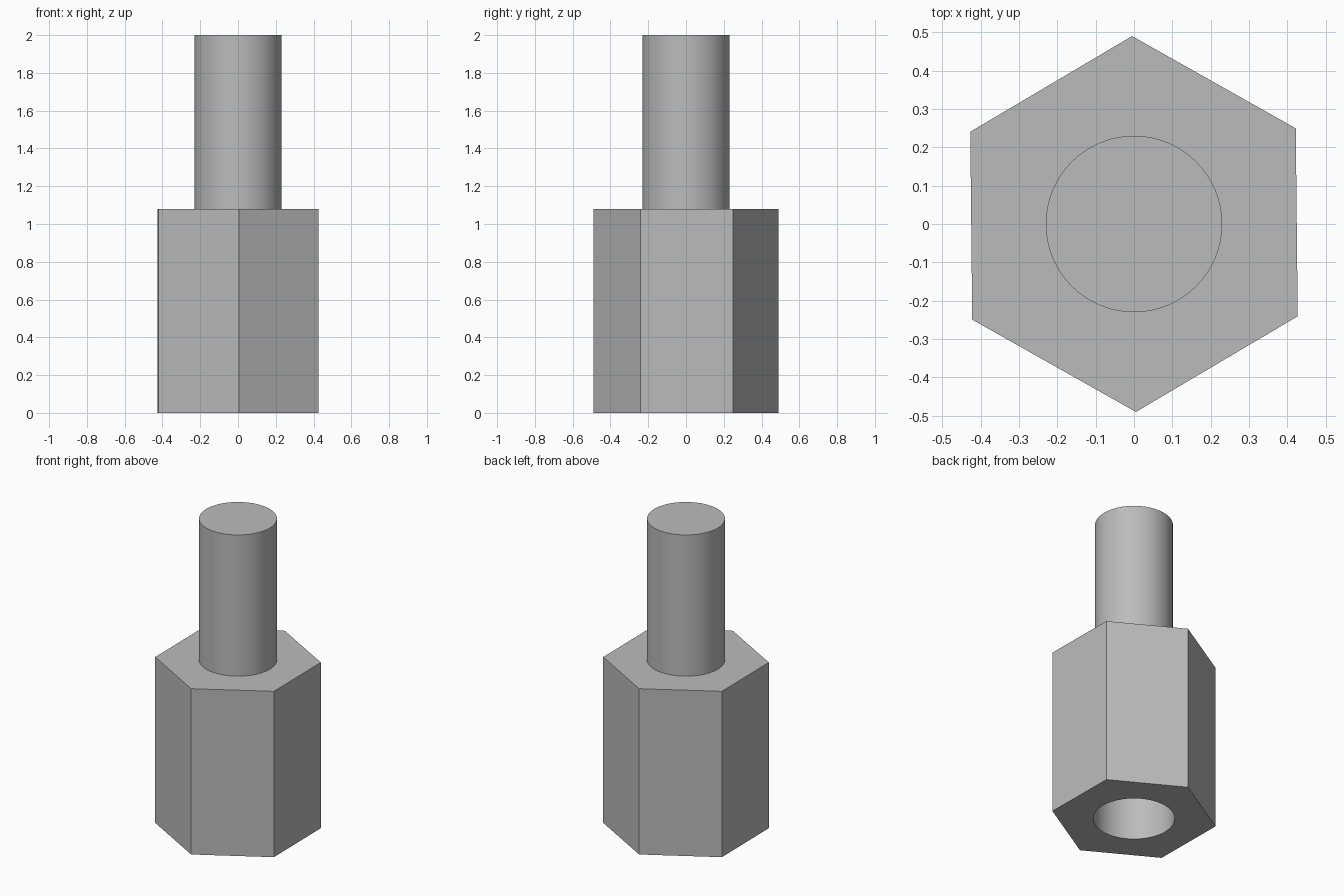
import bpy
import math

# Remove the default cube
cube = bpy.data.objects.get("Cube")
if cube:
    bpy.data.objects.remove(cube, do_unlink=True)

BODY_TOP, STUD_TOP = 1.08, 2.0
HEX_RADIUS, STUD_RADIUS, HOLE_RADIUS, HOLE_DEPTH = 0.49, 0.23, 0.24, 0.85

metal = bpy.data.materials.new("grey metal")
metal.use_nodes = True
grey = (0.5, 0.5, 0.5, 1)
metal.diffuse_color = grey
metal.node_tree.nodes["Principled BSDF"].inputs["Base Color"].default_value = grey


def prism(name, sides, radius, bottom, top, turn=0):
    """Upright prism or cylinder between two heights."""
    bpy.ops.mesh.primitive_cylinder_add(
        vertices=sides, radius=radius, depth=top - bottom,
        location=(0, 0, (bottom + top) / 2), rotation=(0, 0, turn))
    obj = bpy.context.object
    obj.name = obj.data.name = name
    obj.data.materials.append(metal)
    return obj


def smooth(obj):
    bpy.ops.object.select_all(action="DESELECT")
    obj.select_set(True)
    bpy.context.view_layer.objects.active = obj
    bpy.ops.object.shade_smooth_by_angle(angle=math.radians(30))


# Hexagonal body, corners towards front and back with a very slight twist
body = prism("hex_body", 6, HEX_RADIUS, 0, BODY_TOP, math.radians(0.6))

# Blind hole bored into the underside
cutter = prism("hole_cutter", 64, HOLE_RADIUS, -0.2, HOLE_DEPTH)
cutter.hide_render = True
bore = body.modifiers.new("bore", "BOOLEAN")
bore.operation = "DIFFERENCE"
bore.solver = "EXACT"
bore.object = cutter
bpy.context.view_layer.objects.active = body
bpy.ops.object.modifier_apply(modifier=bore.name)
bpy.data.objects.remove(cutter, do_unlink=True)
smooth(body)

# Round stud standing on the body
stud = prism("stud", 64, STUD_RADIUS, BODY_TOP, STUD_TOP)
smooth(stud)
